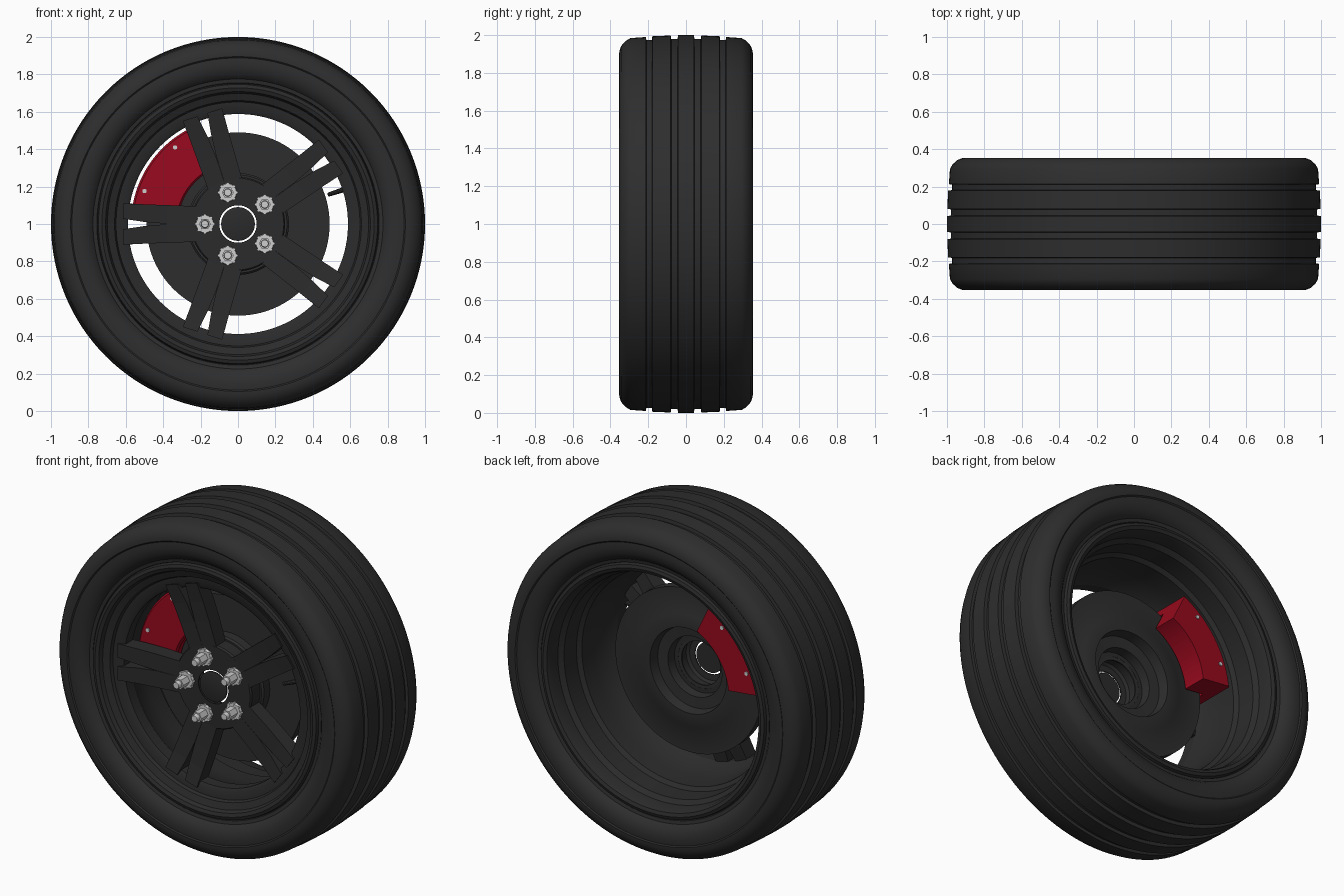
import bpy, bmesh, math
from mathutils import Vector

if "Cube" in bpy.data.objects:
    bpy.data.objects.remove(bpy.data.objects["Cube"])


def mat(name, c):
    m = bpy.data.materials.new(name)
    m.diffuse_color = (*c, 1)
    m.use_nodes = True
    m.node_tree.nodes["Principled BSDF"].inputs["Base Color"].default_value = m.diffuse_color
    return m


RUBBER = mat("tyre_black", (0.027, 0.027, 0.027))
ALLOY = mat("rim_black", (0.024, 0.024, 0.024))
IRON = mat("disc_dark_grey", (0.027, 0.027, 0.027))
RED = mat("caliper_red", (0.32, 0.003, 0.013))
SILVER = mat("steel_silver", (0.62, 0.62, 0.62))


def pos(r, a, y):
    """Wheel coordinates: radius, angle in the front view, depth."""
    return Vector((r * math.cos(a), y, 1 + r * math.sin(a)))


def finish(bm, name, m, smooth=30):
    bmesh.ops.recalc_face_normals(bm, faces=bm.faces)
    me = bpy.data.meshes.new(name)
    bm.to_mesh(me)
    bm.free()
    ob = bpy.data.objects.new(name, me)
    bpy.context.collection.objects.link(ob)
    me.materials.append(m)
    if smooth:
        bpy.ops.object.select_all(action='DESELECT')
        ob.select_set(True)
        bpy.context.view_layer.objects.active = ob
        bpy.ops.object.shade_smooth_by_angle(angle=math.radians(smooth))
    return ob


def sweep(bm, prof, a0=0, a1=2 * math.pi, n=128):
    """Sweep a closed (radius, y) profile around the axle."""
    full = a1 - a0 > 6.28
    rings = [[bm.verts.new(pos(r, a0 + (a1 - a0) * i / n, y)) for r, y in prof]
             for i in range(n if full else n + 1)]
    k = len(prof)
    for i in range(n):
        p, q = rings[i], rings[(i + 1) % len(rings)]
        for j in range(k):
            bm.faces.new((p[j], p[(j + 1) % k], q[(j + 1) % k], q[j]))
    if not full:
        bm.faces.new(rings[0])
        bm.faces.new(rings[-1])


def lathe(name, prof, m, n=128):
    bm = bmesh.new()
    sweep(bm, prof, n=n)
    return finish(bm, name, m)


def cyl(bm, cx, cz, r, y0, y1, n, r2=None):
    """Solid cylinder along the axle direction."""
    r2 = r if r2 is None else r2
    ends = [[bm.verts.new((cx + q * math.cos(2 * math.pi * i / n), y,
                           cz + q * math.sin(2 * math.pi * i / n))) for i in range(n)]
            for q, y in ((r, y0), (r2, y1))]
    for i in range(n):
        j = (i + 1) % n
        bm.faces.new((ends[0][i], ends[0][j], ends[1][j], ends[1][i]))
    for e in ends:
        bm.faces.new(e)


# Tyre: half profile from tread centre to bead, grooves included, then mirrored
half = [(1.0, 0.042), (0.979, 0.045), (0.979, 0.078), (0.998, 0.081),
        (0.994, 0.178), (0.974, 0.181), (0.974, 0.210), (0.990, 0.213),
        (0.984, 0.295), (0.969, 0.320), (0.943, 0.343), (0.915, 0.353),
        (0.895, 0.354), (0.888, 0.348), (0.855, 0.352), (0.820, 0.345),
        (0.790, 0.330), (0.775, 0.312), (0.755, 0.308), (0.745, 0.280), (0.730, 0.240)]
lathe("tyre", half + [(r, -y) for r, y in reversed(half)], RUBBER)

# Rim barrel: narrowest at the front where the spokes join, widening to the back
inner = [(0.752, -0.300), (0.746, -0.320), (0.728, -0.326), (0.708, -0.318),
         (0.698, -0.295), (0.660, -0.280), (0.652, -0.262), (0.605, -0.258), (0.588, -0.248),
         (0.588, -0.180), (0.620, -0.130), (0.635, -0.020), (0.640, 0.080),
         (0.662, 0.100), (0.668, 0.210), (0.692, 0.235), (0.698, 0.295),
         (0.708, 0.318), (0.728, 0.326), (0.746, 0.320), (0.752, 0.300)]
outer = [(0.735, 0.240), (0.690, 0.220), (0.680, 0.085), (0.655, 0.070),
         (0.640, -0.140), (0.610, -0.180), (0.640, -0.220), (0.735, -0.260)]
lathe("rim", inner + outer, ALLOY)

# Hub plate with a thin-lipped bore, and the loose centre cap
lathe("hub", [(0.100, -0.235), (0.245, -0.235), (0.252, -0.225), (0.252, -0.140),
              (0.150, -0.140), (0.150, -0.215), (0.135, -0.227), (0.100, -0.229)], ALLOY, 64)
bm = bmesh.new()
cyl(bm, 0, 1, 0.090, -0.228, -0.236, 48)
cyl(bm, 0, 1, 0.090, -0.236, -0.241, 48, 0.075)
finish(bm, "centre_cap", ALLOY)

ANGLES = [math.radians(180 + 72 * i) for i in range(5)]


def spoke_arm(bm, a, side):
    """One prong: lofted four-sided sections, mirrored by side."""
    rad = Vector((math.cos(a), 0, math.sin(a)))
    tan = Vector((-math.sin(a), 0, math.cos(a))) * side
    secs = []
    # radius, inner edge, outer edge, front y, back y
    for r, t0, t1, yf, yb in ((0.20, 0, 0.094, -0.233, -0.145),
                              (0.38, 0.001, 0.101, -0.243, -0.150),
                              (0.50, 0.011, 0.105, -0.255, -0.160),
                              (0.60, 0.028, 0.110, -0.272, -0.180)):
        secs.append([bm.verts.new(Vector((0, y, 1)) + rad * (r + (0.015 if r > 0.59 and y < -0.2 else 0))
                                  + tan * t) for t, y in ((t0, yf), (t1, yf), (t1, yb), (t0, yb))])
    for p, q in zip(secs, secs[1:]):
        for j in range(4):
            k = (j + 1) % 4
            bm.faces.new((p[j], p[k], q[k], q[j]))
    bm.faces.new(secs[0])
    bm.faces.new(secs[-1])


# Five twin spokes
bm = bmesh.new()
for a in ANGLES:
    for s in (-1, 1):
        spoke_arm(bm, a, s)
finish(bm, "spokes", ALLOY, 0)

# Wheel nuts: toothed washer, hexagon and stud end
bm = bmesh.new()
for a in ANGLES:
    c = pos(0.177, a, 0)
    cyl(bm, c.x, c.z, 0.050, -0.233, -0.252, 16, 0.047)
    for i in range(8):
        t = i * math.pi / 4
        cyl(bm, c.x + 0.046 * math.cos(t), c.z + 0.046 * math.sin(t), 0.009, -0.233, -0.253, 6)
    cyl(bm, c.x, c.z, 0.032, -0.252, -0.315, 6)
    cyl(bm, c.x, c.z, 0.022, -0.315, -0.340, 12, 0.019)
finish(bm, "wheel_nuts", SILVER)

# Brake disc with a hat that is hollow from the back
lathe("brake_disc", [(0.130, -0.150), (0.262, -0.150), (0.272, -0.140), (0.272, -0.085),
                     (0.490, -0.085), (0.490, -0.025), (0.345, -0.025), (0.335, -0.020),
                     (0.255, -0.020), (0.245, -0.080), (0.180, -0.085), (0.175, -0.140),
                     (0.130, -0.142)], IRON, 96)

# Caliper: U section straddling the disc
bm = bmesh.new()
sweep(bm, [(0.320, -0.132), (0.330, -0.145), (0.562, -0.145), (0.572, -0.135),
           (0.572, 0.125), (0.562, 0.135), (0.380, 0.135), (0.380, -0.015),
           (0.505, -0.015), (0.505, -0.095), (0.320, -0.095)],
      math.radians(116), math.radians(174), 24)
finish(bm, "brake_caliper", RED)

# Caliper bolts on both faces
bm = bmesh.new()
for a in (129.4, 160.6):
    c = pos(0.53, math.radians(a), 0)
    cyl(bm, c.x, c.z, 0.012, -0.151, 0.141, 10)
finish(bm, "caliper_bolts", SILVER)

# Valve stem pointing inward from the front of the barrel
bm = bmesh.new()
bmesh.ops.create_cone(bm, cap_ends=True, segments=10, radius1=0.015, radius2=0.011, depth=0.11)
a = math.radians(18)
d = Vector((-math.cos(a), -0.35, -math.sin(a))).normalized()
rot = Vector((0, 0, 1)).rotation_difference(d).to_matrix()
for v in bm.verts:
    v.co = rot @ v.co + pos(0.56, a, -0.24)
finish(bm, "valve_stem", RUBBER)
